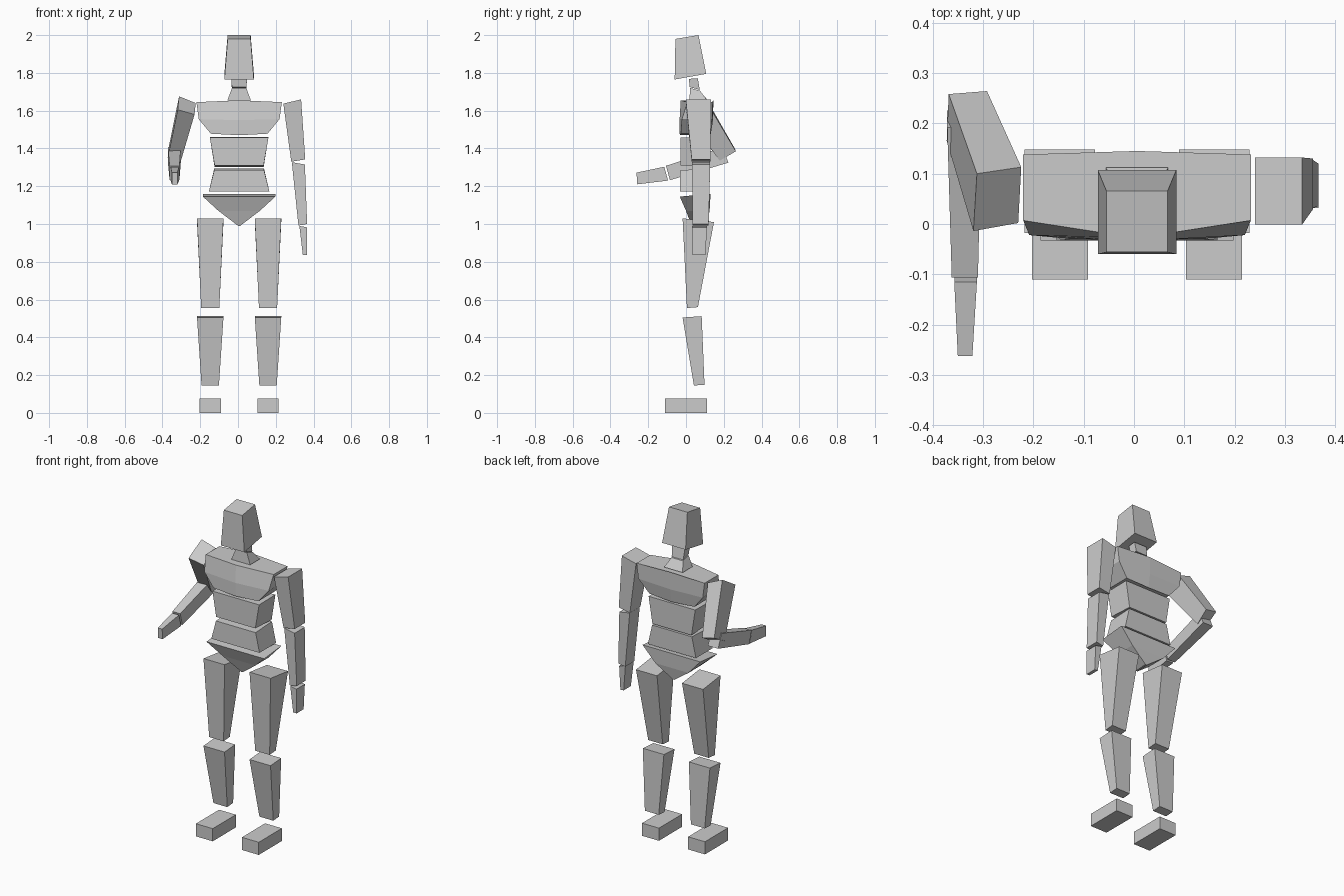
import bpy, bmesh

CX = 0.006  # body's mirror line


def loft(name, rings):
    """Closed faceted solid through rings of equal point count."""
    bm = bmesh.new()
    vs = [[bm.verts.new(p) for p in r] for r in rings]
    n = len(vs[0])
    for a, b in zip(vs, vs[1:]):
        for i in range(n):
            j = (i + 1) % n
            bm.faces.new((a[i], a[j], b[j], b[i]))
    bm.faces.new(vs[0])
    bm.faces.new(vs[-1])
    bmesh.ops.recalc_face_normals(bm, faces=bm.faces)
    me = bpy.data.meshes.new(name)
    bm.to_mesh(me)
    bm.free()
    ob = bpy.data.objects.new(name, me)
    bpy.context.collection.objects.link(ob)
    return ob


def quad(x0, x1, y0, z0, y1, z1):
    """Four-sided ring: front edge at (y0, z0), back edge at (y1, z1)."""
    return [(x0, y0, z0), (x1, y0, z0), (x1, y1, z1), (x0, y1, z1)]


def mid(w, y0, z0, y1, z1):
    return quad(CX - w, CX + w, y0, z0, y1, z1)


def bowed(w, yf, yfc, yb, ybc, z, zc):
    """Six-sided ring with a centre crease front and back."""
    return [(CX - w, yf, z), (CX, yfc, zc), (CX + w, yf, z),
            (CX + w, yb, z), (CX, ybc, zc), (CX - w, yb, z)]


# Head and neck
loft("head", [mid(.078, -.06, 1.765, .107, 1.795), mid(.061, -.056, 1.98, .066, 2.0)])
loft("upper_neck", [mid(.038, .02, 1.725, .073, 1.71), mid(.042, .015, 1.768, .062, 1.772)])
loft("lower_neck", [mid(.062, .018, 1.655, .112, 1.655), mid(.038, .022, 1.72, .075, 1.705)])

# Torso
loft("chest", [bowed(.15, -.028, -.033, .125, .13, 1.478, 1.47),
               bowed(.214, -.022, -.034, .138, .143, 1.555, 1.55),
               bowed(.226, .007, -.028, .138, .145, 1.645, 1.655)])
loft("upper_abdomen", [mid(.13, -.03, 1.31, .125, 1.302), mid(.155, -.03, 1.458, .125, 1.46)])
loft("lower_abdomen", [mid(.16, -.033, 1.172, .125, 1.172), mid(.132, -.03, 1.285, .125, 1.293)])
loft("pelvis", [mid(.005, .03, .99, .11, .995), mid(.11, 0, 1.07, .125, 1.07),
                mid(.192, -.033, 1.145, .13, 1.16)])

# Legs
for s, side in ((-1, "left"), (1, "right")):
    def leg(w, *yz, c=.153):
        return quad(CX + s * c - w, CX + s * c + w, *yz)
    loft(side + "_thigh", [leg(.048, .005, .555, .063, .56), leg(.07, -.018, 1.03, .148, 1.01)])
    loft(side + "_shin", [leg(.046, .042, .145, .098, .149), leg(.07, -.018, .505, .083, .512)])
    loft(side + "_foot", [leg(.056, -.11, 0, .11, 0), leg(.056, -.11, .076, .11, .076)])


def tilted(x0, z0, x1, z1, y0, y1):
    """Hanging-arm ring: inner edge (x0, z0), outer edge (x1, z1)."""
    return [(x0, y0, z0), (x1, y0, z1), (x1, y1, z1), (x0, y1, z0)]


# Hanging arm
loft("hanging_upper_arm", [tilted(.24, 1.637, .334, 1.66, -.001, .132),
                           tilted(.282, 1.33, .356, 1.342, .03, .13)])
loft("hanging_forearm", [tilted(.285, 1.327, .354, 1.315, .032, .128),
                         tilted(.32, .992, .366, 1.0, .035, .12)])
loft("hanging_hand", [tilted(.325, .99, .366, .982, .032, .112),
                      tilted(.343, .837, .365, .835, .034, .102)])

# Bent arm, elbow behind the back
loft("bent_upper_arm", [
    [(-.319, -.014, 1.605), (-.23, .002, 1.58), (-.224, .113, 1.64), (-.312, .1, 1.676)],
    [(-.372, .165, 1.35), (-.302, .178, 1.335), (-.292, .264, 1.385), (-.368, .258, 1.4)]])
loft("bent_forearm", [quad(-.371, -.303, .225, 1.325, .192, 1.405),
                      quad(-.362, -.31, -.085, 1.232, -.106, 1.308)])
loft("bent_hand", [quad(-.357, -.312, -.095, 1.23, -.115, 1.303),
                   quad(-.35, -.321, -.258, 1.21, -.262, 1.272)])
